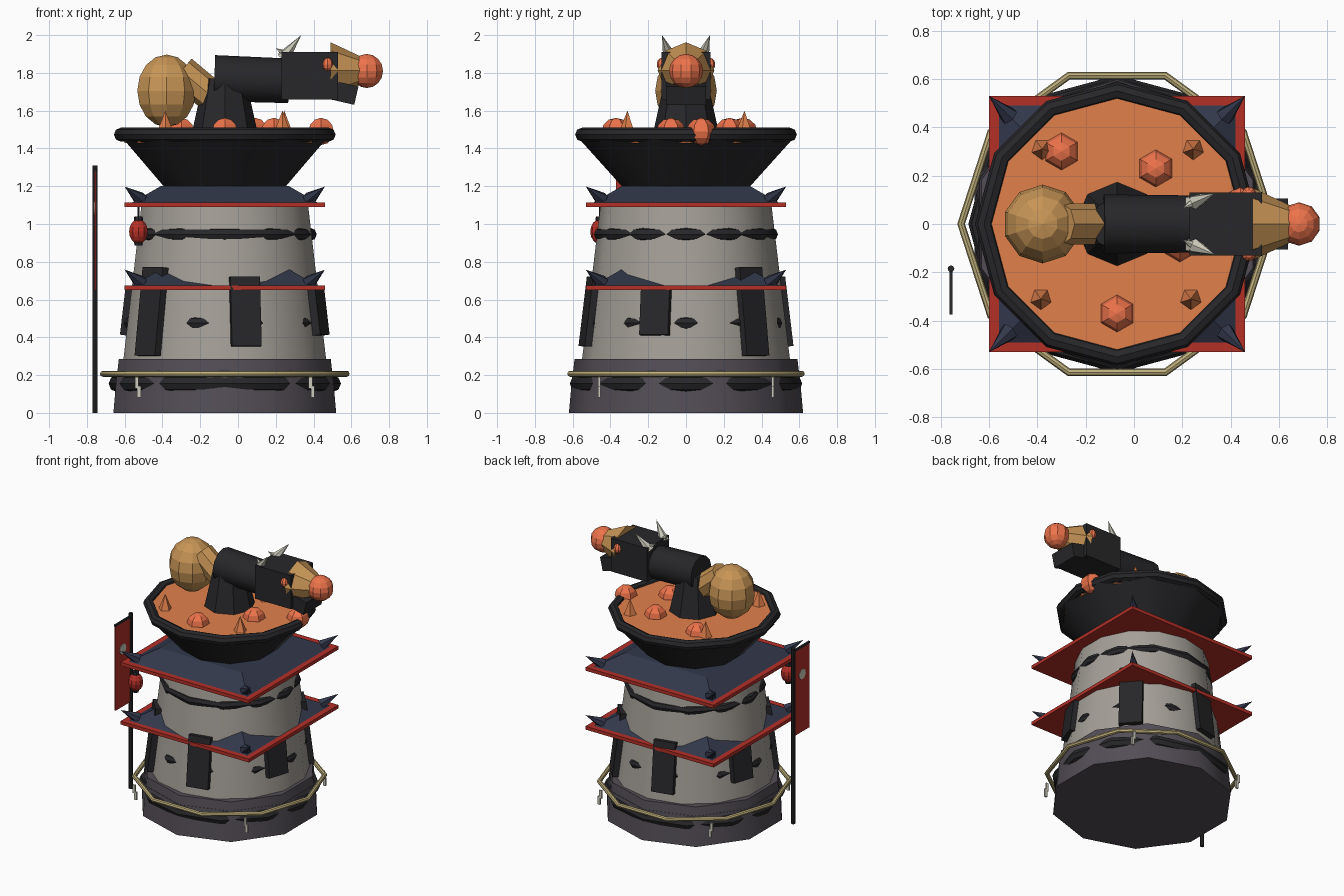
import bpy
from math import sin, cos, radians, sqrt
from mathutils import Vector

if "Cube" in bpy.data.objects:
    bpy.data.objects.remove(bpy.data.objects["Cube"])

CX = -0.07  # tower axis


def mat(name, r, g, b):
    m = bpy.data.materials.new(name)
    m.diffuse_color = (r ** 2.2, g ** 2.2, b ** 2.2, 1)
    m.use_nodes = True
    m.node_tree.nodes["Principled BSDF"].inputs["Base Color"].default_value = m.diffuse_color
    return m


STONE = mat("stone", .64, .62, .59)
BASE = mat("base_stone", .33, .31, .34)
BLACK = mat("black_iron", .17, .17, .18)
SLATE = mat("slate", .21, .23, .30)
RED = mat("red", .70, .20, .17)
BRASS = mat("brass", .78, .58, .34)
ROPE = mat("rope", .74, .68, .48)
LAVA = mat("lava", .88, .50, .30)
EMBER = mat("ember", .93, .45, .30)
IVORY = mat("ivory", .80, .79, .73)


def finish(name, m, smooth=False):
    o = bpy.context.object
    o.name = name
    o.data.materials.append(m)
    if smooth:
        bpy.ops.object.shade_smooth_by_angle(angle=radians(40))
    return o


def cone(name, a, b, r0, r1, n, m, smooth=False, turn=0):
    """Tapered prism running from point a to point b."""
    a, b = Vector(a), Vector(b)
    bpy.ops.mesh.primitive_cone_add(vertices=n, radius1=r0, radius2=r1, depth=(b - a).length)
    o = finish(name, m, smooth)
    o.location = (a + b) / 2
    o.rotation_euler = (0, 0, radians(turn)) if turn else (b - a).to_track_quat('Z', 'Y').to_euler()
    return o


def tier(name, z0, z1, r0, r1, n, m, smooth=False, turn=0):
    return cone(name, (CX, 0, z0), (CX, 0, z1), r0, r1, n, m, smooth, turn)


def ring(name, z, R, r, n, m):
    bpy.ops.mesh.primitive_torus_add(location=(CX, 0, z), major_radius=R, minor_radius=r,
                                     major_segments=n, minor_segments=8)
    return finish(name, m, True)


def box(name, c, s, m, rot=(0, 0, 0)):
    bpy.ops.mesh.primitive_cube_add(size=1, location=c, rotation=rot)
    bpy.context.object.scale = s
    return finish(name, m)


def ball(name, c, s, m, seg=10, rings=8):
    bpy.ops.mesh.primitive_uv_sphere_add(segments=seg, ring_count=rings, location=c)
    bpy.context.object.scale = s
    return finish(name, m)


# Tower body
tier("base", 0, .22, .62, .60, 10, BASE, True)
tier("base_step", .2, .285, .60, .59, 10, BASE, True)
tier("tower_wall", .27, 1.12, .552, .45, 14, STONE, True)
ring("base_band", .155, .57, .045, 12, BLACK)
ring("lower_band", .475, .50, .035, 10, BLACK)
ring("upper_band", .945, .452, .035, 12, BLACK)
ring("rope_ring", .207, .645, .016, 10, ROPE)

# Window slabs leaning with the wall
heights = [.25, .47, .37]
for i in range(6):
    a = radians(-18 + 60 * i)
    h = [.25, .47, .37, .25, .47, .37][i]
    box("window_slab", (CX + .515 * cos(a), .515 * sin(a), .535), (.055, .16, h), BLACK,
        (0, radians(-7), a))

# Bone charms hanging from the rope
for i in range(4):
    a = radians(45 + 90 * i)
    x, y = CX + .65 * cos(a), .65 * sin(a)
    box("charm_upper", (x - .006, y, .16), (.02, .012, .06), IVORY)
    box("charm_lower", (x + .006, y, .112), (.02, .012, .06), IVORY)

# Two square roofs with upturned corners
for z in (.65, 1.09):
    box("roof_trim", (CX, 0, z + .012), (1.06, 1.06, .025), RED)
    tier("roof_slope", z + .024, z + .11, .49 * sqrt(2), .34 * sqrt(2), 4, SLATE, turn=45)
    for sx in (-1, 1):
        for sy in (-1, 1):
            cone("roof_horn", (CX + sx * .445, sy * .445, z + .04),
                 (CX + sx * .53, sy * .53, z + .108), .04, 0, 6, SLATE)

# Lava bowl
tier("bowl", 1.2, 1.45, .34, .565, 10, BLACK, True)
ring("bowl_rim", 1.473, .55, .037, 12, BLACK)
tier("lava_pool", 1.43, 1.488, .53, .535, 12, LAVA)
for x, y in ((-.30, .30), (.09, .23), (-.07, -.37), (.19, -.08), (.44, .08)):
    ball("lava_bubble", (x, y, 1.49), (.077, .077, .072), EMBER, 6, 6)
for x, y in ((-.38, .31), (.245, .31), (-.385, -.31), (.235, -.31)):
    cone("lava_spike", (x, y, 1.47), (x, y, 1.6), .052, 0, 5, LAVA)

# Cannon mount, barrel and counterweight
tier("pedestal", 1.48, 1.77, .175, .11, 8, BLACK, True)
cone("barrel", (-.125, 0, 1.772), (.27, 0, 1.758), .122, .118, 12, BLACK, True)
ball("counterweight", (-.378, 0, 1.705), (.163, .163, .192), BRASS, 10, 8)
cone("weight_neck", (-.30, 0, 1.81), (-.12, 0, 1.66), .085, .085, 8, BRASS)

# Beast head muzzle
box("head", (.38, 0, 1.785), (.30, .26, .25), BLACK)
box("jaw", (.495, 0, 1.71), (.27, .21, .10), BLACK, (0, radians(13), 0))
cone("muzzle", (.49, 0, 1.812), (.65, 0, 1.812), .15, .075, 8, BRASS)
ball("fireball", (.682, 0, 1.81), (.09, .09, .09), EMBER, 10, 8)
for s in (-1, 1):
    ball("eye", (.475, s * .125, 1.845), (.03, .03, .036), EMBER, 8, 6)
    cone("horn", (.24, s * .085, 1.88), (.335, s * .127, 2.0), .038, 0, 6, IVORY)
    cone("back_horn", (.27, s * .10, 1.89), (.20, s * .065, 1.93), .03, 0, 6, IVORY)

# Lantern under the front left roof corner
LX, LY = -.527, -.455
ball("lantern", (LX, LY, .96), (.052, .052, .066), RED, 10, 8)
cone("lantern_cap", (LX, LY, 1.0), (LX, LY, 1.04), .027, .022, 8, BLACK)
cone("lantern_foot", (LX, LY, .885), (LX, LY, .91), .02, .025, 8, BLACK)
cone("lantern_cord", (LX, LY, 1.03), (LX, LY, 1.1), .006, .006, 6, BLACK)

# Banner on a free-standing pole
PX, PY = -.757, -.185
cone("banner_pole", (PX, PY, 0), (PX, PY, 1.31), .014, .014, 8, BLACK)
box("banner_bar", (PX, PY - .09, 1.285), (.014, .2, .014), BLACK)
box("banner_cloth", (PX, PY - .1, .965), (.008, .17, .63), RED)
cone("banner_disc", (PX - .007, PY - .1, 1.08), (PX + .007, PY - .1, 1.08), .038, .038, 12, IVORY)
